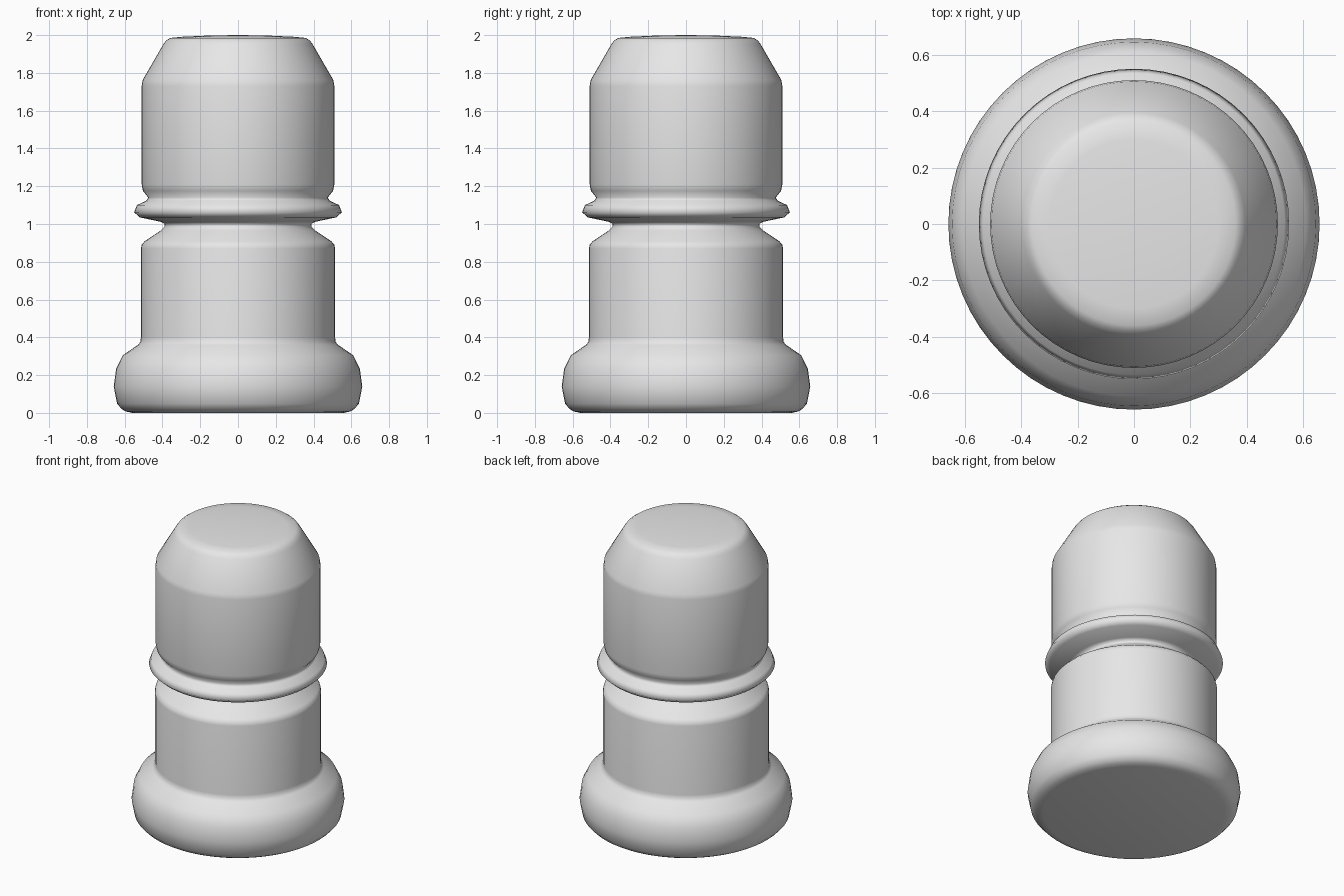
import bpy, bmesh, math

if "Cube" in bpy.data.objects:
    bpy.data.objects.remove(bpy.data.objects["Cube"])

# Profile as (radius, height), from the base up to the crown
PROFILE = [
    (0.56, 0.0), (0.595, 0.008), (0.615, 0.02), (0.64, 0.048), (0.658, 0.14),
    (0.645, 0.235), (0.61, 0.305), (0.53, 0.36), (0.517, 0.375), (0.514, 0.40),  # foot
    (0.514, 0.87), (0.51, 0.89), (0.495, 0.908), (0.41, 0.965),                  # lower body
    (0.39, 0.985), (0.388, 1.0), (0.41, 1.012),                                # neck groove
    (0.52, 1.035), (0.55, 1.062), (0.535, 1.10), (0.485, 1.124),                 # collar ring
    (0.475, 1.14), (0.503, 1.175), (0.51, 1.21),                                 # upper groove
    (0.51, 1.73), (0.505, 1.762), (0.395, 1.952), (0.382, 1.97),                 # upper body
    (0.36, 1.985), (0.30, 1.991), (0.15, 1.998),                                 # crown
]
SEGMENTS = 64

grey = bpy.data.materials.new("light_grey")
grey.diffuse_color = (0.8, 0.8, 0.8, 1)
grey.use_nodes = True
grey.node_tree.nodes["Principled BSDF"].inputs["Base Color"].default_value = grey.diffuse_color

bm = bmesh.new()
rings = []
for r, z in PROFILE:
    rings.append([bm.verts.new((r * math.cos(2 * math.pi * i / SEGMENTS),
                                r * math.sin(2 * math.pi * i / SEGMENTS), z))
                  for i in range(SEGMENTS)])

# Turned side wall
for a, b in zip(rings, rings[1:]):
    for i in range(SEGMENTS):
        j = (i + 1) % SEGMENTS
        bm.faces.new((a[i], a[j], b[j], b[i]))

# Flat underside and domed top
bm.faces.new(rings[0][::-1])
tip = bm.verts.new((0, 0, 2.0))
for i in range(SEGMENTS):
    bm.faces.new((rings[-1][i], rings[-1][(i + 1) % SEGMENTS], tip))
for f in bm.faces:
    f.smooth = True

mesh = bpy.data.meshes.new("turned_peg")
bm.to_mesh(mesh)
bm.free()
mesh.materials.append(grey)
peg = bpy.data.objects.new("turned_peg", mesh)
bpy.context.collection.objects.link(peg)
